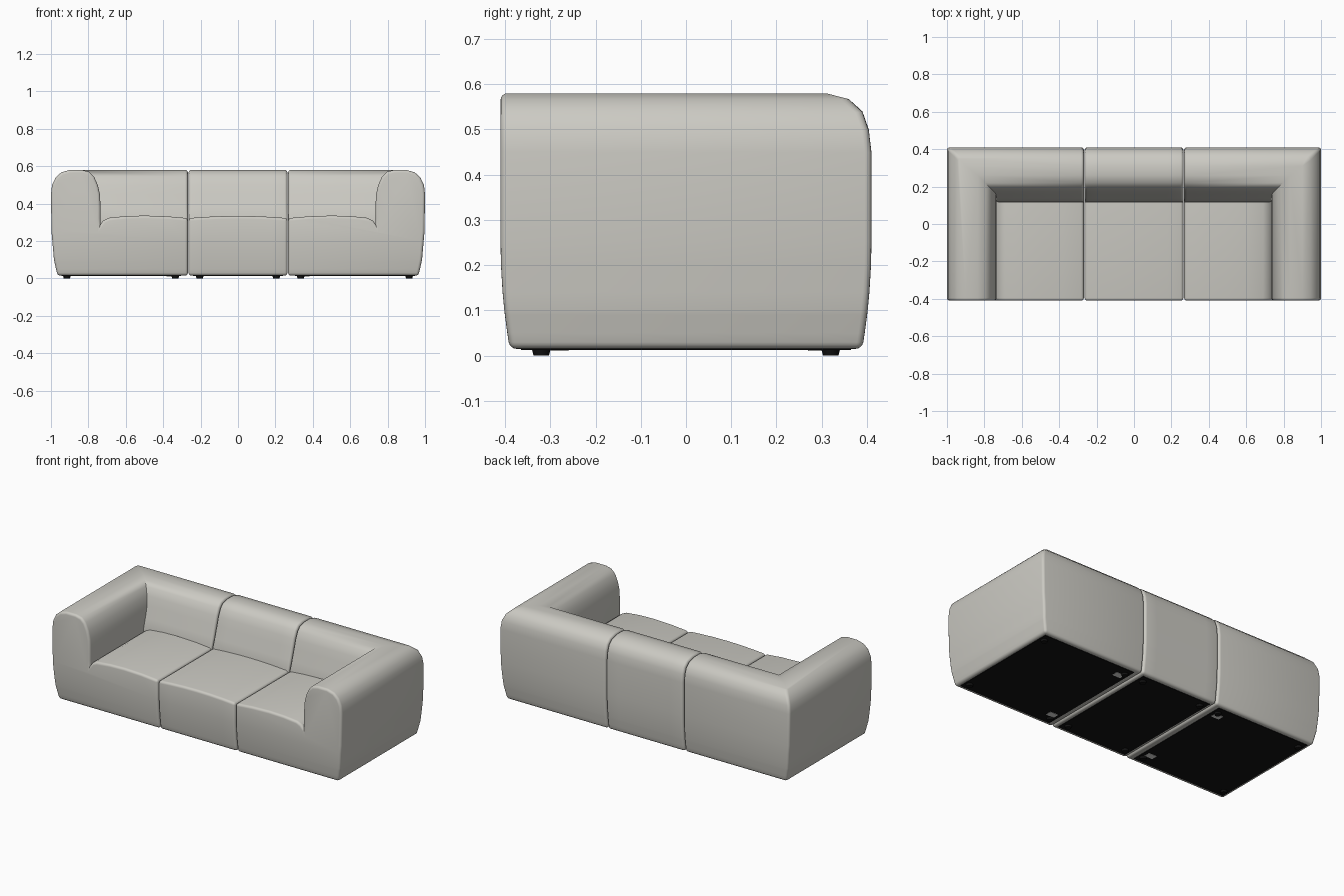
import bpy, bmesh
from mathutils import Vector

if "Cube" in bpy.data.objects:
    bpy.data.objects.remove(bpy.data.objects["Cube"])


def material(name, rgb):
    m = bpy.data.materials.new(name)
    m.use_nodes = True
    m.diffuse_color = (*rgb, 1)
    m.node_tree.nodes["Principled BSDF"].inputs["Base Color"].default_value = (*rgb, 1)
    return m


fabric = material("warm grey fabric", (0.60, 0.59, 0.545))
black = material("black underside", (0.006, 0.006, 0.006))
white = material("white label", (0.75, 0.75, 0.73))

# Shared cushion section: height, inset from the back, inset from the arm side
SECTION = [
    (.015, 0, .035), (.1, 0, .016), (.25, 0, .003), (.45, 0, 0),
    (.5, .006, .006), (.54, .02, .025), (.567, .05, .055), (.58, .1, .1),
    (.58, .15, .165), (.57, .19, .205), (.545, .215, .23), (.5, .235, .25),
    (.45, .25, .262), (.38, .272, .265), (.32, .29, .265), (.29, .29, .265)]
# Crowned seat top from the arm to the seam
SEAT = [(.72, .31), (.69, .324), (.6, .333), (.5, .336), (.38, .332), (.268, .322)]
DEPTH, BOTTOM, SEAM, SEAT_BACK = .41, .015, .268, .117


def finish(name, bm, mat):
    me = bpy.data.meshes.new(name)
    bm.to_mesh(me)
    bm.free()
    me.materials.append(mat)
    ob = bpy.data.objects.new(name, me)
    bpy.context.collection.objects.link(ob)
    bpy.ops.object.select_all(action='DESELECT')
    ob.select_set(True)
    bpy.context.view_layer.objects.active = ob
    bpy.ops.object.shade_smooth_by_angle(angle=.7)
    return ob


def cut(bm, point, normal):
    bmesh.ops.bisect_plane(bm, geom=bm.verts[:] + bm.edges[:] + bm.faces[:],
                           plane_co=point, plane_no=normal)


def soften(bm):
    """Round the outer edges, then draw the base in at front and back."""
    bmesh.ops.recalc_face_normals(bm, faces=bm.faces[:])
    sharp = [e for e in bm.edges if e.calc_face_angle_signed(0) > .6
             and any(abs(v.co.y - SEAT_BACK) > .005 for v in e.verts)]
    bmesh.ops.bevel(bm, geom=sharp, offset=.015, segments=4, profile=.5,
                    affect='EDGES', clamp_overlap=False)
    for z in (.05, .09, .14, .2):
        cut(bm, (0, 0, z), (0, 0, 1))
    for v in bm.verts:
        t = max(0, (.25 - v.co.z) / .235)
        v.co.y *= 1 - .05 * t * t


def seam_outline(x):
    back = [(x, DEPTH - d, z) for z, d, a in SECTION]
    seat_z = SEAT[-1][1]
    return back + [(x, SEAT_BACK, seat_z), (x, -DEPTH, seat_z), (x, -DEPTH, BOTTOM)]


def strip(bm, a, b):
    for i in range(len(a) - 1):
        bm.faces.new((a[i], a[i + 1], b[i + 1], b[i]))


def corner_module(name, side):
    bm = bmesh.new()
    make = lambda pts: [bm.verts.new((side * x, y, z)) for x, y, z in pts]
    front_arm = make([(1 - a, -DEPTH, z) for z, d, a in SECTION])
    mitre = make([(1 - a, DEPTH - d, z) for z, d, a in SECTION])
    back_end = make([(SEAM, DEPTH - d, z) for z, d, a in SECTION])
    seat_front = make([(x, -DEPTH, z) for x, z in SEAT])
    seat_back = make([(x, SEAT_BACK, z) for x, z in SEAT])
    base = make([(SEAM, -DEPTH, BOTTOM)])
    strip(bm, front_arm, mitre)
    strip(bm, mitre, back_end)
    strip(bm, [front_arm[-1]] + seat_front, [mitre[-1]] + seat_back)
    # Front, seam side, underside and the crease behind the seat
    bm.faces.new(front_arm + seat_front + base)
    bm.faces.new(back_end + [seat_back[-1], seat_front[-1]] + base)
    bm.faces.new([front_arm[0], mitre[0], back_end[0]] + base)
    bm.faces.new([mitre[-1]] + seat_back + [back_end[-1]])
    soften(bm)
    return finish(name, bm, fabric)


def middle_module():
    bm = bmesh.new()
    half = SEAM - .004
    left = [bm.verts.new(p) for p in seam_outline(-half)]
    right = [bm.verts.new(p) for p in seam_outline(half)]
    strip(bm, left + left[:1], right + right[:1])
    bm.faces.new(left)
    bm.faces.new(right)
    soften(bm)
    for x in (-.18, -.09, 0, .09, .18):
        cut(bm, (x, 0, 0), (1, 0, 0))
    # Crown the seat
    for v in bm.verts:
        if .3 < v.co.z < .36 and v.co.y < SEAT_BACK + .001:
            v.co.z += .012 * (1 - (v.co.x / half) ** 2)
    return finish("middle_module", bm, fabric)


def box(name, centre, size, mat):
    bm = bmesh.new()
    bmesh.ops.create_cube(bm, size=1)
    for v in bm.verts:
        v.co = Vector(centre) + Vector(a * b for a, b in zip(v.co, size))
    return finish(name, bm, mat)


def foot(name, x, y):
    bm = bmesh.new()
    bmesh.ops.create_cone(bm, cap_ends=True, segments=20, radius1=.017,
                          radius2=.021, depth=.016)
    bmesh.ops.translate(bm, verts=bm.verts[:], vec=(x, y, .008))
    return finish(name, bm, black)


# Upholstered modules
corner_module("left_corner_module", 1)
corner_module("right_corner_module", -1)
middle_module()

# Underside panels, feet and labels
PANELS = {"right": (-.625, .64), "middle": (0, .48), "left": (.625, .64)}
for part, (cx, width) in PANELS.items():
    box(part + "_underside_panel", (cx, 0, .0145), (width, .73, .005), black)
    reach = .205 if part == "middle" else .29
    for dx in (-1, 1):
        for end, y in (("front", -.32), ("back", .32)):
            foot(f"{part}_{end}_foot", cx + dx * reach, y)
for side in (-1, 1):
    for y in (-.28, .29):
        box("underside_label", (side * .355, y, .0115), (.055, .04, .002), white)
